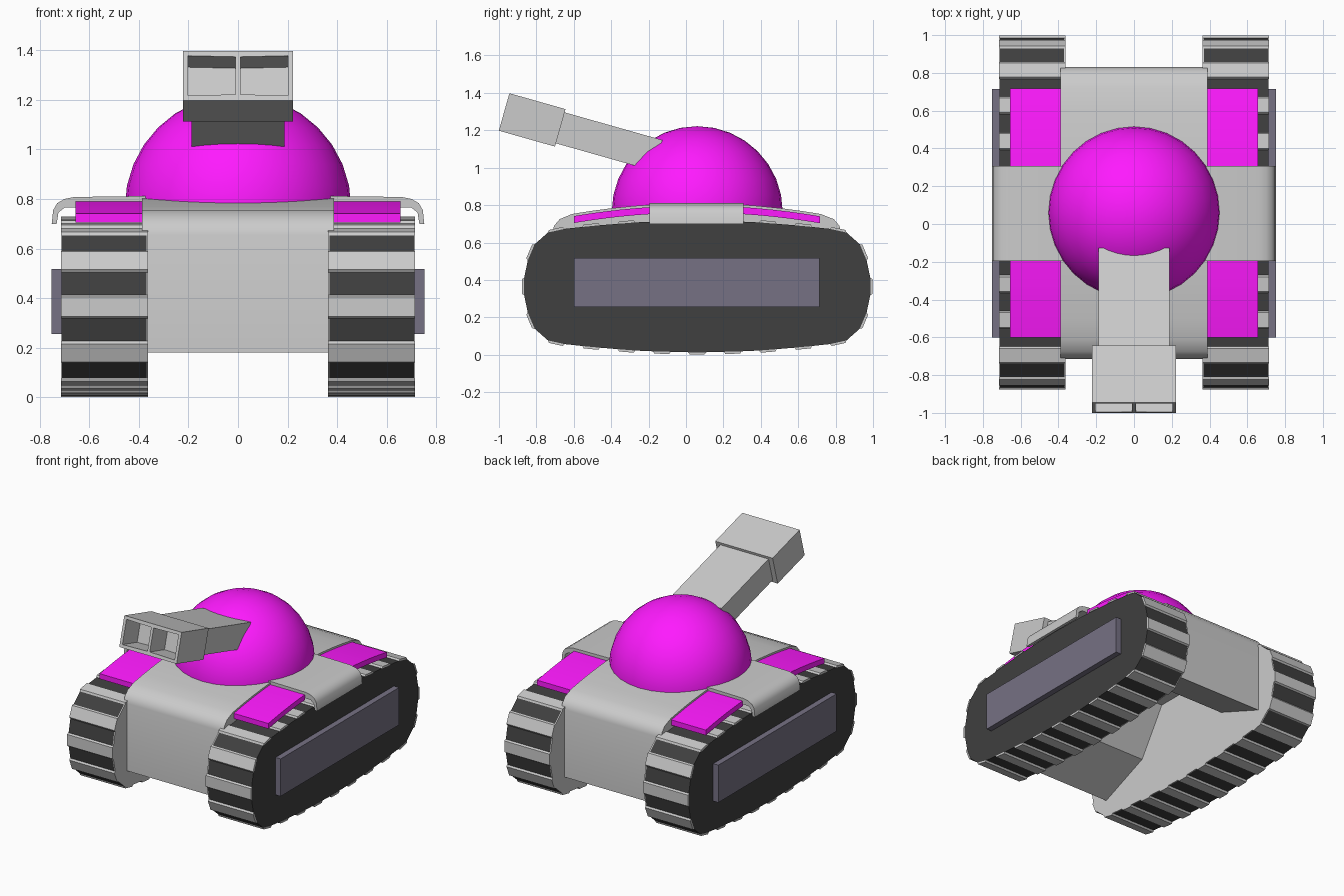
import bpy, bmesh, math
from mathutils import Matrix, Vector

if "Cube" in bpy.data.objects:
    bpy.data.objects.remove(bpy.data.objects["Cube"])


def material(name, rgb):
    m = bpy.data.materials.new(name)
    m.diffuse_color = (*rgb, 1)
    m.use_nodes = True
    m.node_tree.nodes["Principled BSDF"].inputs["Base Color"].default_value = m.diffuse_color
    return m


MAGENTA = material("magenta", (1.0, 0.01, 1.0))
DARK = material("dark_rubber", (0.05, 0.05, 0.05))
PURPLE = material("purple_grey", (0.18, 0.165, 0.23))


def finish(name, bm, mat=None, smooth=None):
    bmesh.ops.recalc_face_normals(bm, faces=bm.faces[:])
    me = bpy.data.meshes.new(name)
    bm.to_mesh(me)
    bm.free()
    ob = bpy.data.objects.new(name, me)
    bpy.context.collection.objects.link(ob)
    if mat:
        me.materials.append(mat)
    if smooth:
        bpy.ops.object.select_all(action='DESELECT')
        ob.select_set(True)
        bpy.context.view_layer.objects.active = ob
        bpy.ops.object.shade_smooth_by_angle(angle=math.radians(smooth))
    return ob


def add_prism(bm, profile, a, b, axis='X'):
    """Extrude a closed profile from a to b; profile is (y,z) for X, (x,z) for Y."""
    def ring(t):
        return [bm.verts.new((t, u, v) if axis == 'X' else (u, t, v)) for u, v in profile]
    r0, r1 = ring(a), ring(b)
    n = len(profile)
    bm.faces.new(r0)
    bm.faces.new(r1[::-1])
    for i in range(n):
        j = (i + 1) % n
        bm.faces.new((r0[i], r1[i], r1[j], r0[j]))


def prism(name, profile, a, b, axis='X', mat=None, smooth=None):
    bm = bmesh.new()
    add_prism(bm, profile, a, b, axis)
    return finish(name, bm, mat, smooth)


def add_box(bm, lo, hi):
    lo, hi = Vector(lo), Vector(hi)
    size = hi - lo
    m = Matrix.Translation((lo + hi) / 2) @ Matrix.Diagonal((*size, 1))
    bmesh.ops.create_cube(bm, size=1, matrix=m)


def deck(y):
    return 0.81 - 0.13 * (y - 0.055) ** 2


def span(a, b, n):
    return [a + (b - a) * i / n for i in range(n + 1)]


# Hull: arched deck, vertical ends, hollow underside
hull = [(-0.715, 0.18), (-0.715, 0.655), (-0.705, 0.69), (-0.675, 0.725)]
hull += [(y, deck(y)) for y in span(-0.61, 0.72, 12)]
hull += [(0.79, 0.725), (0.82, 0.69), (0.83, 0.655), (0.83, 0.18),
         (0.45, 0.33), (0.25, 0.65), (-0.15, 0.65), (-0.35, 0.33)]
prism("hull", hull, -0.388, 0.388, smooth=30)

# Track outline: one quadrant mirrored, then resampled evenly
quad = [(0.928, 0), (0.922, 0.10), (0.87, 0.225), (0.785, 0.30),
        (0.55, 0.325), (0.3, 0.345), (0, 0.353)]
half = quad + [(-y, z) for y, z in quad[-2::-1]]
loop = half + [(-y, -z) for y, z in half[1:]]
loop = [Vector((y + 0.06, z + 0.365)) for y, z in loop]


def resample(pts, n):
    lengths = [(b - a).length for a, b in zip(pts, pts[1:])]
    step = sum(lengths) / n
    out = []
    for k in range(n):
        d = (k + 0.5) * step
        for a, b, length in zip(pts, pts[1:], lengths):
            if d <= length:
                out.append(a.lerp(b, d / length))
                break
            d -= length
    return out


N = 48
track = resample(loop, N)

for s, side in ((1, "right"), (-1, "left")):
    # Track belt, inner wall and raised pads
    prism(f"track_{side}", track, s * 0.37, s * 0.712, mat=DARK)
    prism(f"track_inner_wall_{side}", track, s * 0.363, s * 0.37)
    bm = bmesh.new()
    for i in range(1, N, 2):
        a, b = track[i], track[(i + 1) % N]
        d = (b - a).normalized()
        out = Vector((d.y, -d.x)) * 0.012
        add_prism(bm, [a, b, b + out - d * 0.008, a + out + d * 0.008], s * 0.363, s * 0.715)
    # flush pad at the very tip of the belt, closing the alternating pattern
    finish(f"track_pads_{side}", bm)

    # Side armour plate
    bm = bmesh.new()
    x0, x1 = sorted((s * 0.70, s * 0.752))
    add_box(bm, (x0, -0.6, 0.255), (x1, 0.715, 0.518))
    finish(f"side_plate_{side}", bm, PURPLE)

    # Middle fender, rolled over the outer edge
    fender = [(0.37, 0.812), (0.66, 0.808), (0.70, 0.80), (0.73, 0.783), (0.746, 0.755),
              (0.752, 0.70), (0.732, 0.70), (0.725, 0.745), (0.70, 0.765), (0.37, 0.77)]
    prism(f"fender_{side}", [(s * x, z) for x, z in fender], -0.195, 0.308, 'Y', smooth=35)

    # Curved coloured mudguard panels
    for end, (a, b) in (("front", (-0.6, -0.19)), ("rear", (0.305, 0.717))):
        ys = span(a, b, 5)
        panel = [(y, deck(y) - 0.013) for y in ys] + [(y, deck(y) - 0.05) for y in ys[::-1]]
        prism(f"mudguard_{end}_{side}", panel, s * 0.38, s * 0.656, mat=MAGENTA, smooth=30)

# Turret dome
bm = bmesh.new()
bmesh.ops.create_uvsphere(bm, u_segments=32, v_segments=16, radius=0.457,
                          matrix=Matrix.Translation((0, 0.06, 0.765)))
bmesh.ops.bisect_plane(bm, geom=bm.verts[:] + bm.edges[:] + bm.faces[:],
                       plane_co=(0, 0, 0.764), plane_no=(0, 0, 1), clear_inner=True)
finish("turret_dome", bm, MAGENTA, smooth=40)

# Gun, built along y and tilted upward
tilt = Matrix.Translation((0, -0.9725, 1.298)) @ Matrix.Rotation(math.radians(-15.8), 4, 'X')
bm = bmesh.new()
add_box(bm, (-0.188, 0.29, -0.086), (0.188, 0.855, 0.086))
finish("gun_barrel", bm).matrix_world = tilt

# Muzzle block with two recessed bores
bm = bmesh.new()
add_box(bm, (-0.223, 0, -0.104), (0.223, 0.312, 0.104))
bmesh.ops.bisect_plane(bm, geom=bm.verts[:] + bm.edges[:] + bm.faces[:],
                       plane_co=(0, 0, 0), plane_no=(1, 0, 0))
bm.normal_update()
front = [f for f in bm.faces if f.normal.y < -0.9]
bmesh.ops.inset_region(bm, faces=front, thickness=0.016)
bmesh.ops.inset_individual(bm, faces=front, thickness=0.013)
bores = bmesh.ops.extrude_discrete_faces(bm, faces=front)["faces"]
for f in bores:
    bmesh.ops.translate(bm, verts=f.verts[:], vec=(0, 0.17, 0))
finish("gun_muzzle", bm).matrix_world = tilt
